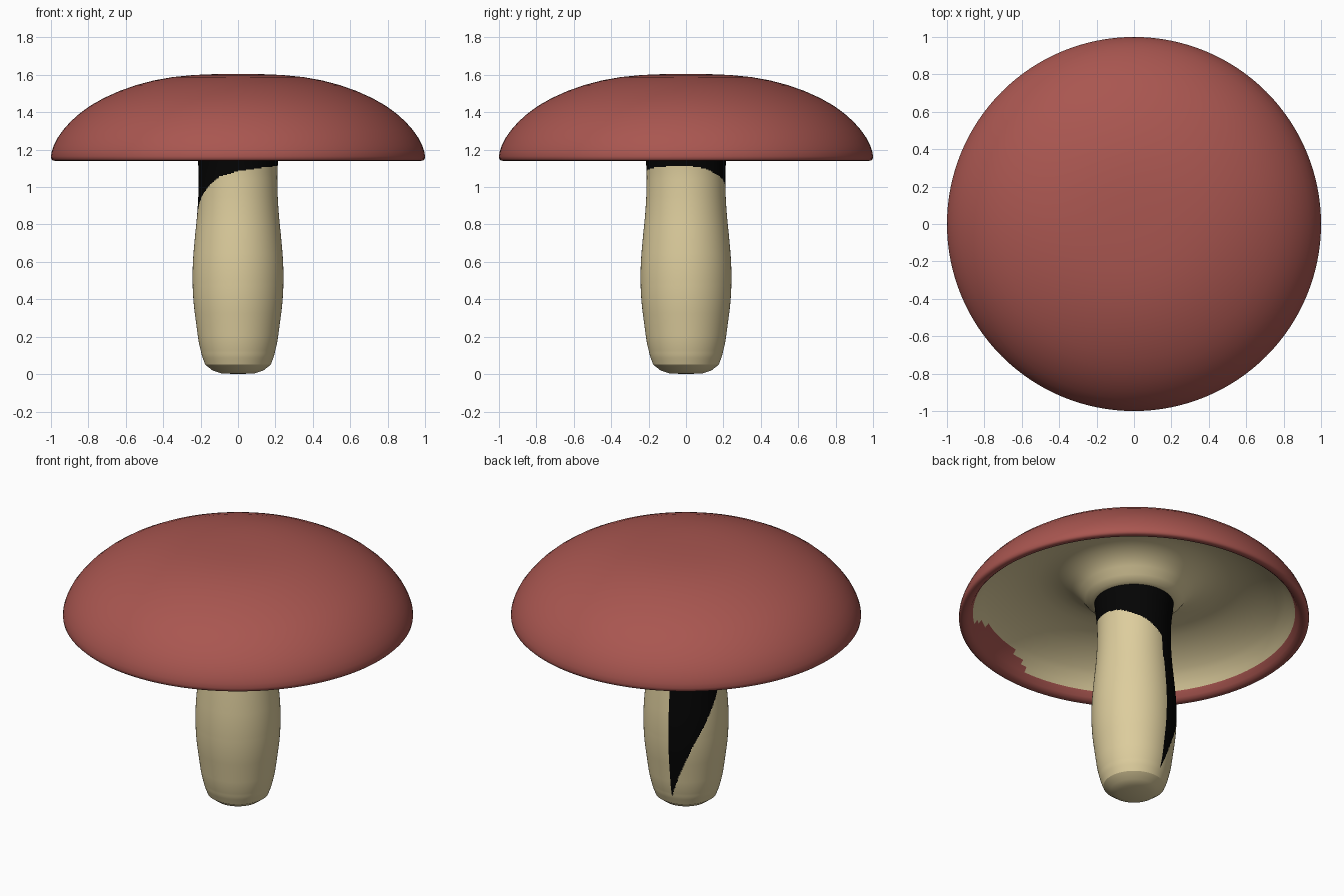
import bpy, bmesh, math

if "Cube" in bpy.data.objects:
    bpy.data.objects.remove(bpy.data.objects["Cube"])

def lin(c):
    c /= 255
    return c / 12.92 if c <= 0.04045 else ((c + 0.055) / 1.055) ** 2.4

def material(name, r, g, b):
    m = bpy.data.materials.new(name)
    m.diffuse_color = (lin(r), lin(g), lin(b), 1)
    m.use_nodes = True
    m.node_tree.nodes["Principled BSDF"].inputs["Base Color"].default_value = m.diffuse_color
    return m

RED = material("cap red", 169, 86, 80)
CREAM = material("cream", 221, 205, 157)
BLACK = material("black", 4, 4, 4)

def interp(pts, x):
    for (x0, y0), (x1, y1) in zip(pts, pts[1:]):
        if x <= x1:
            return y0 + (y1 - y0) * (x - x0) / (x1 - x0)
    return pts[-1][1]

def lathe(name, profile, segs, mats, rule, angle):
    """Revolve (r, z) points; rule(angle_deg, r, z, row) gives the material index."""
    bm = bmesh.new()
    rings = []
    for r, z in profile:
        if r < 1e-6:
            rings.append([bm.verts.new((0, 0, z))] * segs)
        else:
            rings.append([bm.verts.new((r * math.cos(2 * math.pi * i / segs),
                                        r * math.sin(2 * math.pi * i / segs), z))
                          for i in range(segs)])
    for k, (a, b) in enumerate(zip(rings, rings[1:])):
        for i in range(segs):
            j = (i + 1) % segs
            f = bm.faces.new(list(dict.fromkeys((a[i], a[j], b[j], b[i]))))
            r = (profile[k][0] + profile[k + 1][0]) / 2
            z = (profile[k][1] + profile[k + 1][1]) / 2
            f.material_index = rule(360 * (i + 0.5) / segs, r, z, k)
    bmesh.ops.recalc_face_normals(bm, faces=bm.faces)
    me = bpy.data.meshes.new(name)
    bm.to_mesh(me)
    bm.free()
    for m in mats:
        me.materials.append(m)
    ob = bpy.data.objects.new(name, me)
    bpy.context.collection.objects.link(ob)
    bpy.ops.object.select_all(action='DESELECT')
    ob.select_set(True)
    bpy.context.view_layer.objects.active = ob
    bpy.ops.object.shade_smooth_by_angle(angle=math.radians(angle))
    return ob

# Cap: hollow dome, rolled red rim, vaulted cream underside with a collar at the stem
underside = [(0, 1.25), (0.22, 1.25), (0.25, 1.26), (0.28, 1.285), (0.31, 1.325),
             (0.35, 1.36), (0.41, 1.39), (0.48, 1.405), (0.55, 1.403), (0.64, 1.385),
             (0.72, 1.355), (0.79, 1.32), (0.84, 1.285), (0.865, 1.263), (0.885, 1.24),
             (0.903, 1.218), (0.92, 1.19)]
rim = [(0.94, 1.158), (0.955, 1.145), (0.975, 1.14), (0.99, 1.142), (0.998, 1.15)]
dome = [(1.0, 1.165), (0.996, 1.19), (0.985, 1.222), (0.965, 1.262), (0.935, 1.305),
        (0.895, 1.35), (0.845, 1.395), (0.785, 1.438), (0.715, 1.477), (0.635, 1.513),
        (0.545, 1.545), (0.45, 1.57), (0.35, 1.588), (0.24, 1.599), (0.12, 1.604), (0, 1.605)]
n_under = len(underside) - 1

def cap_colour(a, r, z, k):
    # the red cuts straight across one eighth of the underside
    chord = 270 < a < 315 and r > 0.86 / math.cos(math.radians(a - 292.5))
    return 1 if k < n_under and not chord else 0

lathe("mushroom_cap", underside + rim + dome, 128, [RED, CREAM], cap_colour, 50)

# Stem: bulging column; black patch near the top, sweeping down on the back left
shape = [(0.05, 0.175), (0.13, 0.205), (0.4, 0.241), (0.57, 0.244), (0.72, 0.232),
         (0.87, 0.216), (1.0, 0.21), (1.12, 0.21), (1.2, 0.222), (1.26, 0.228)]

def stem_radius(z):
    # rounded version of the shape above
    w = min(0.07, z - 0.05)
    return sum(interp(shape, z + w * d / 6) for d in range(-6, 7)) / 13

foot = [(0, 0), (0.09, 0.004), (0.135, 0.019)]
stem = foot + [(stem_radius(0.05 + 0.006 * k), 0.05 + 0.006 * k) for k in range(202)]

# lower edge of the black patch: (angle in degrees, height)
edge = [(0, 1.115), (28, 1.1), (70, 1.04), (90, 0.99), (99.5, 0.96), (101, 0.1),
        (117, 0.27), (135, 0.45), (155, 0.6), (175, 0.74), (193, 0.9), (205, 0.95),
        (224, 1.01), (242, 1.055), (270, 1.085), (310, 1.105), (360, 1.115)]
lathe("mushroom_stem", stem, 240, [CREAM, BLACK],
      lambda a, r, z, k: 1 if z > interp(edge, a) else 0, 24)
